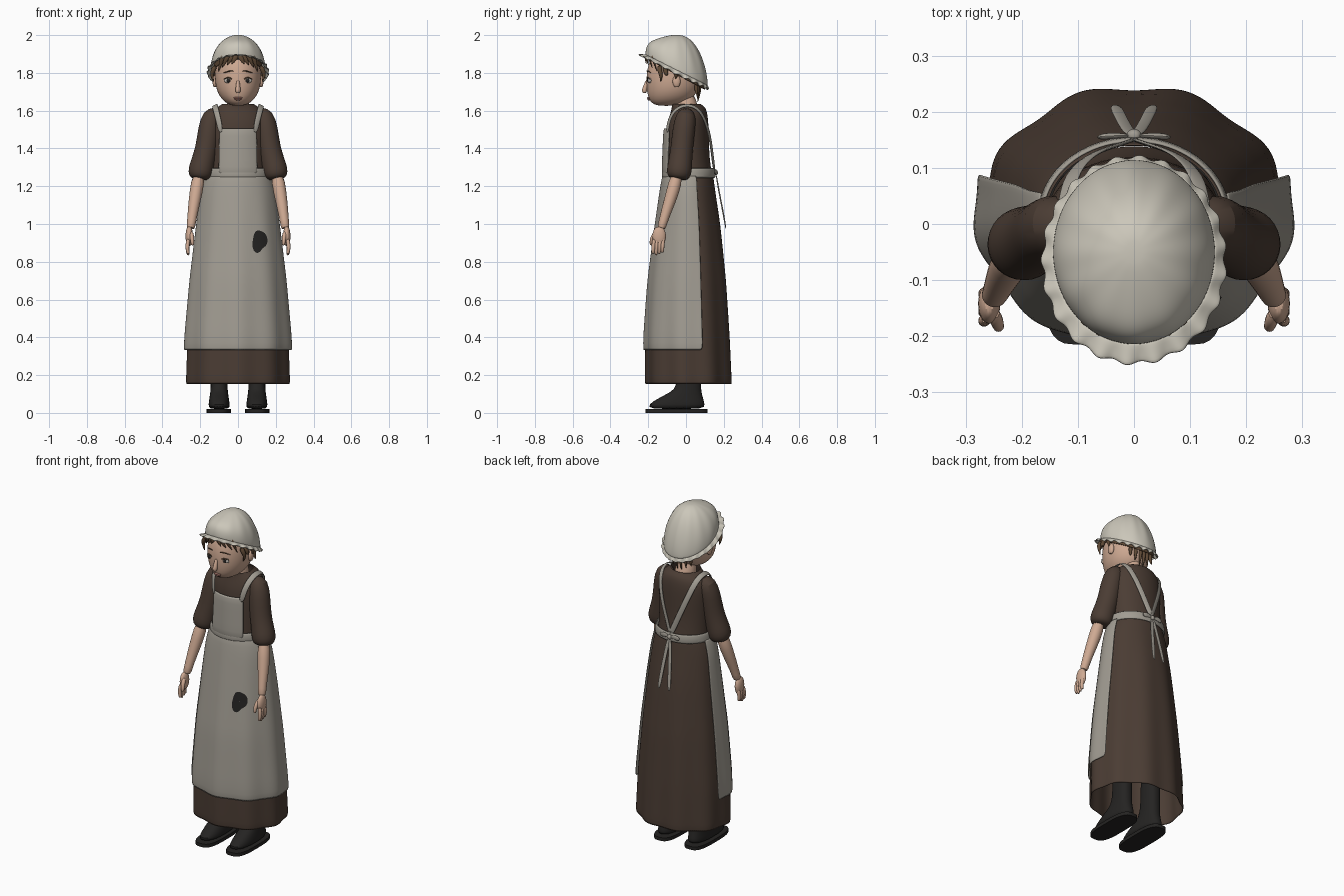
import bpy, bmesh
from math import sin, cos, pi, radians
from mathutils import Vector

if "Cube" in bpy.data.objects:
    bpy.data.objects.remove(bpy.data.objects["Cube"])

def material(name, *rgb):
    m = bpy.data.materials.new(name)
    m.diffuse_color = (*rgb, 1)
    m.use_nodes = True
    m.node_tree.nodes["Principled BSDF"].inputs["Base Color"].default_value = m.diffuse_color
    return m

DRESS = material("brown_wool", .07, .046, .034)
APRON = material("grey_linen", .36, .335, .29)
CAP = material("cream_linen", .6, .57, .49)
SKIN = material("skin", .62, .40, .29)
HAIR = material("hair", .11, .065, .035)
BLACK = material("black_leather", .018, .017, .016)
WHITE = material("eye_white", .55, .5, .45)
LIP = material("lips", .42, .2, .16)

def grid(name, rows, mat, closed=True, caps=False, mirror=False, solid=0, sub=1):
    """Mesh from rows of points, joined row to row."""
    bm = bmesh.new()
    vs = [[bm.verts.new(p) for p in r] for r in rows]
    n = len(rows[0])
    for a, b in zip(vs, vs[1:]):
        for i in range(n if closed else n - 1):
            k = (i + 1) % n
            bm.faces.new((a[i], a[k], b[k], b[i]))
    if caps:
        bm.faces.new(vs[0])
        bm.faces.new(vs[-1])
    bmesh.ops.recalc_face_normals(bm, faces=bm.faces)
    me = bpy.data.meshes.new(name)
    bm.to_mesh(me)
    bm.free()
    me.materials.append(mat)
    ob = bpy.data.objects.new(name, me)
    bpy.context.collection.objects.link(ob)
    if solid:
        m = ob.modifiers.new("thickness", 'SOLIDIFY')
        m.thickness, m.offset = solid, 0
    if mirror:
        ob.modifiers.new("mirror", 'MIRROR').use_clip = False
    if sub:
        m = ob.modifiers.new("smooth", 'SUBSURF')
        m.levels = m.render_levels = sub
    return ob

def spow(v, e):
    return abs(v) ** e * (1 if v > 0 else -1)

def loft(name, prof, mat, cx=0, n=24, e=1, **kw):
    """Stacked ellipses: (z, centre y, radius x, radius y)."""
    rows = [[(cx + rx * spow(sin(2*pi*i/n), e), cy - ry * spow(cos(2*pi*i/n), e), z)
             for i in range(n)] for z, cy, rx, ry in prof]
    return grid(name, rows, mat, **kw)

def tube(name, pts, radii, mat, n=10, flat=1, **kw):
    """Tapering tube along a path; flat squashes it front to back."""
    P = [Vector(p) for p in pts]
    rows = []
    for i, p in enumerate(P):
        t = (P[min(i+1, len(P)-1)] - P[max(i-1, 0)]).normalized()
        u = t.cross(Vector((0, 1, 0))).normalized()
        v = u.cross(t)
        rows.append([p + radii[i] * (u*cos(2*pi*k/n) + v*flat*sin(2*pi*k/n)) for k in range(n)])
    return grid(name, rows, mat, caps=True, **kw)

def ball(name, c, r, mat, **kw):
    prof = [(c[2] - r[2]*cos(pi*j/8), c[1], r[0]*sin(pi*j/8), r[1]*sin(pi*j/8)) for j in range(1, 8)]
    return loft(name, prof, mat, cx=c[0], n=14, caps=True, **kw)

def ribbon(name, pts, width, axis, mat=APRON, **kw):
    """Flat band; it faces away from the vertical line through axis."""
    P = [Vector(p) for p in pts]
    rows = []
    for i, p in enumerate(P):
        t = (P[min(i+1, len(P)-1)] - P[max(i-1, 0)]).normalized()
        s = t.cross(p - Vector(axis)).normalized() * width / 2
        rows.append([p - s, p + s])
    return grid(name, rows, mat, closed=False, solid=.008, sub=2, **kw)

# --- skirt and everything that lies on it
SKIRT = [(1.27, .155, .015, .125), (1.2, .18, .013, .135), (1.0, .205, .015, .165),
         (.7, .238, .012, .2), (.4, .262, .012, .22), (.15, .27, .017, .226)]

def on_skirt(a, z, off=0):
    for (z0, *p), (z1, *q) in zip(SKIRT, SKIRT[1:]):
        if z >= z1 - 1e-6:
            break
    f = (z0 - z) / (z0 - z1)
    rx, cy, ry = (u + (v - u) * f for u, v in zip(p, q))
    off += .006 * (1.27 - z) * cos(9 * a)
    return ((rx + off) * sin(a), cy - (ry + off) * cos(a), z)

N = 72
zs = [1.27 - 1.12 * j / 14 for j in range(15)]
grid("skirt", [[on_skirt(2*pi*i/N, z) for i in range(N)] for z in zs], DRESS, solid=.006)
rows = []
for j in range(13):
    z = 1.26 - .93 * j / 12
    rows.append([on_skirt(radians(108) * i / 24, z, .011 + .018 * (j/12) * abs(i/24)**4)
                 for i in range(-24, 25)])
grid("apron_skirt", rows, APRON, closed=False, solid=.006)
rows = []
for f in (.02, .5, 1):
    r = []
    for i in range(28):
        t = 2*pi*i/28
        k = f * (1 + .15*sin(2*t + .5) + .12*cos(3*t))
        r.append(on_skirt((.115 + .04*k*cos(t)) / .222, .91 + .06*k*sin(t), .017))
    rows.append(r)
grid("apron_stain", rows, BLACK)

# --- bodice, waistband, bib, straps and bow
BODICE = [(1.25, .015, .155, .125), (1.35, .01, .152, .115), (1.45, .01, .155, .112),
          (1.53, .01, .158, .11), (1.58, .015, .148, .1), (1.61, .015, .125, .092),
          (1.625, .01, .1, .085), (1.635, 0, .085, .078)]
loft("bodice", BODICE, DRESS)
loft("waistband", [(1.245, .014, .166, .136), (1.25, .014, .171, .141), (1.29, .014, .167, .138),
                   (1.295, .014, .162, .133)], APRON, n=40, solid=.006)
rows = [[(w * k/6, -.125 + .01*f + .028*(k/6)**2, 1.26 + .25*f) for k in range(-6, 7)]
        for f, w in ((0, .105), (.33, .102), (.66, .1), (1, .1))]
grid("apron_bib", rows, APRON, closed=False, solid=.01)
ribbon("shoulder_strap", [(.09, -.1, 1.48), (.103, -.092, 1.55), (.118, -.06, 1.608), (.125, 0, 1.634),
       (.12, .06, 1.618), (.105, .1, 1.56), (.07, .128, 1.46), (.03, .14, 1.36), (-.005, .152, 1.27)],
       .034, (0, .015, 1.4), mirror=True)
ball("bow_knot", (0, .158, 1.272), (.014, .012, .014), APRON)
tube("bow_loop", [(.005, .157, 1.272), (.03, .158, 1.28), (.055, .156, 1.276), (.062, .154, 1.265)],
     [.006, .014, .016, .008], APRON, flat=.4, mirror=True)
ribbon("bow_tail", [(.004, .158, 1.27), (.016, .175, 1.17), (.026, .195, 1.07), (.035, .213, .965)],
       .024, (0, -2, 1.1), mirror=True)

# --- sleeves, arms and hands
tube("sleeve", [(.105, .005, 1.6), (.138, 0, 1.575), (.152, -.012, 1.5), (.166, -.022, 1.4),
     (.185, -.03, 1.33), (.198, -.036, 1.28), (.202, -.04, 1.25), (.204, -.042, 1.235)],
     [.03, .056, .061, .06, .064, .069, .06, .04], DRESS, n=16, mirror=True)
tube("forearm", [(.205, -.045, 1.27), (.222, -.07, 1.17), (.237, -.1, 1.08), (.246, -.122, 1.01),
     (.252, -.132, .97)], [.036, .036, .029, .024, .024], SKIN, n=14, mirror=True)
ball("palm", (.258, -.142, .935), (.021, .038, .056), SKIN, mirror=True)
for k in range(4):
    y, d = -.168 + .016 * k, .008 * abs(k - 1)
    tube("finger", [(.262, y, .925), (.268, y - .004, .89), (.268, y - .006, .86), (.262, y - .006, .832 + d)],
         [.012, .0115, .0105, .008], SKIN, n=8, mirror=True)
tube("thumb", [(.25, -.155, .96), (.244, -.175, .935), (.241, -.184, .905), (.241, -.184, .885)],
     [.013, .013, .011, .008], SKIN, n=8, mirror=True)

# --- boots
loft("boot", [(.018, -.05, .055, .15), (.045, -.05, .057, .15), (.075, -.03, .052, .122),
              (.11, 0, .047, .082), (.14, .018, .044, .062), (.3, .02, .043, .058),
              (.45, .02, .046, .058)], BLACK, cx=.1, e=.85, caps=True, mirror=True)
loft("boot_sole", [(0, -.05, .064, .165), (.02, -.05, .064, .165)], BLACK, cx=.102, n=32, e=.65,
     caps=True, mirror=True, sub=0)

# --- head and face
tube("neck", [(0, .015, 1.52), (0, .005, 1.6), (0, -.01, 1.7)], [.068, .06, .058], SKIN, n=16)
loft("head", [(1.625, -.105, .03, .05), (1.643, -.09, .07, .098), (1.68, -.077, .102, .127),
              (1.73, -.07, .12, .14), (1.79, -.067, .123, .143), (1.85, -.06, .122, .14),
              (1.9, -.055, .105, .12), (1.94, -.05, .06, .07)], SKIN, n=32, caps=True)
tube("nose", [(0, -.203, 1.765), (0, -.213, 1.735), (0, -.222, 1.705), (0, -.218, 1.692)],
     [.008, .011, .016, .01], SKIN)
ball("upper_lip", (0, -.199, 1.668), (.026, .008, .005), LIP)
ball("lower_lip", (0, -.196, 1.66), (.021, .009, .006), LIP)
ball("eye", (.052, -.191, 1.76), (.023, .012, .015), WHITE, mirror=True)
ball("iris", (.052, -.2, 1.76), (.01, .006, .011), BLACK, mirror=True)
tube("eyelid", [(.028, -.202, 1.762), (.04, -.205, 1.774), (.055, -.203, 1.777), (.077, -.188, 1.765)],
     [.002, .004, .004, .002], HAIR, n=6, mirror=True)
tube("eyebrow", [(.022, -.209, 1.808), (.045, -.205, 1.812), (.08, -.182, 1.798)],
     [.003, .005, .002], HAIR, n=6, mirror=True)
ball("ear", (.122, -.05, 1.755), (.014, .022, .034), SKIN, mirror=True)

# --- hair and cap, both tilted domes
SHEAR = .08

def dome(name, rx, ry, z0, h, mat, pleat=0):
    rows = []
    for j in range(1, 15):
        p = pi/2 * j / 14
        r = []
        for i in range(60):
            a = 2*pi*i/60
            k = sin(p) * (1 + pleat * cos(12*a) * sin(2*p))
            r.append((rx*k*cos(a), -.05 + ry*k*sin(a), z0 + h*cos(p) - SHEAR*sin(a)*sin(p)**3))
        rows.append(r)
    top = grid(name, rows, mat, solid=.004)
    bm = bmesh.new()
    bm.from_mesh(top.data)
    bmesh.ops.holes_fill(bm, edges=[e for e in bm.edges if e.is_boundary and e.verts[0].co.z > z0 + h*.8])
    bm.to_mesh(top.data)
    bm.free()

dome("hair_back", .131, .15, 1.79, .18, HAIR)
dome("cap_crown", .143, .163, 1.812, .188, CAP, .012)
rows = []
for f in (0, .35, .7, 1):
    r = []
    for i in range(160):
        a = 2*pi*i/160
        w = f * sin(22*a)
        front = max(0, -sin(a))
        out = f * (.02 + .018*front) - f*.012*max(0, sin(a)) + .004*w
        r.append(((.142 + out)*cos(a), -.05 + (.161 + out)*sin(a),
                  1.816 - SHEAR*sin(a) - f*(.024 - .022*front) + .005*w))
    rows.append(r)
grid("cap_frill", rows, CAP, solid=.004)

# loose locks: fringe, temples and nape
for x0, x1, z1 in ((.004, .035, 1.845), (.02, .06, 1.838), (.045, .085, 1.825), (.07, .105, 1.8)):
    y = lambda x: -.066 - .147 * max(0, 1 - (x/.127)**2) ** .5
    m = (x0 + x1) / 2
    tube("fringe_lock", [(x0, y(x0) + .01, 1.9), (m, y(m) - .003, 1.872), (x1, y(x1) - .002, z1)],
         [.016, .014, .002], HAIR, n=8, flat=.5, mirror=True)
for y, z1 in ((-.14, 1.75), (-.11, 1.79), (-.06, 1.765)):
    tube("temple_lock", [(.118, y, 1.84), (.134, y, 1.81), (.14, y + .01, 1.785), (.128, y + .005, z1)],
         [.014, .014, .01, .002], HAIR, n=8, mirror=True)
for x, z1 in ((.012, 1.64), (.04, 1.66), (.07, 1.68)):
    tube("nape_lock", [(x, .075 - x*.3, 1.75), (x, .075 - x*.3, 1.7), (x*1.1, .06, z1)],
         [.014, .01, .002], HAIR, n=8, mirror=True)

# smooth shading everywhere, crisp on hard edges
bpy.ops.object.select_all(action='SELECT')
bpy.context.view_layer.objects.active = bpy.data.objects["skirt"]
bpy.ops.object.shade_smooth_by_angle(angle=radians(50))
